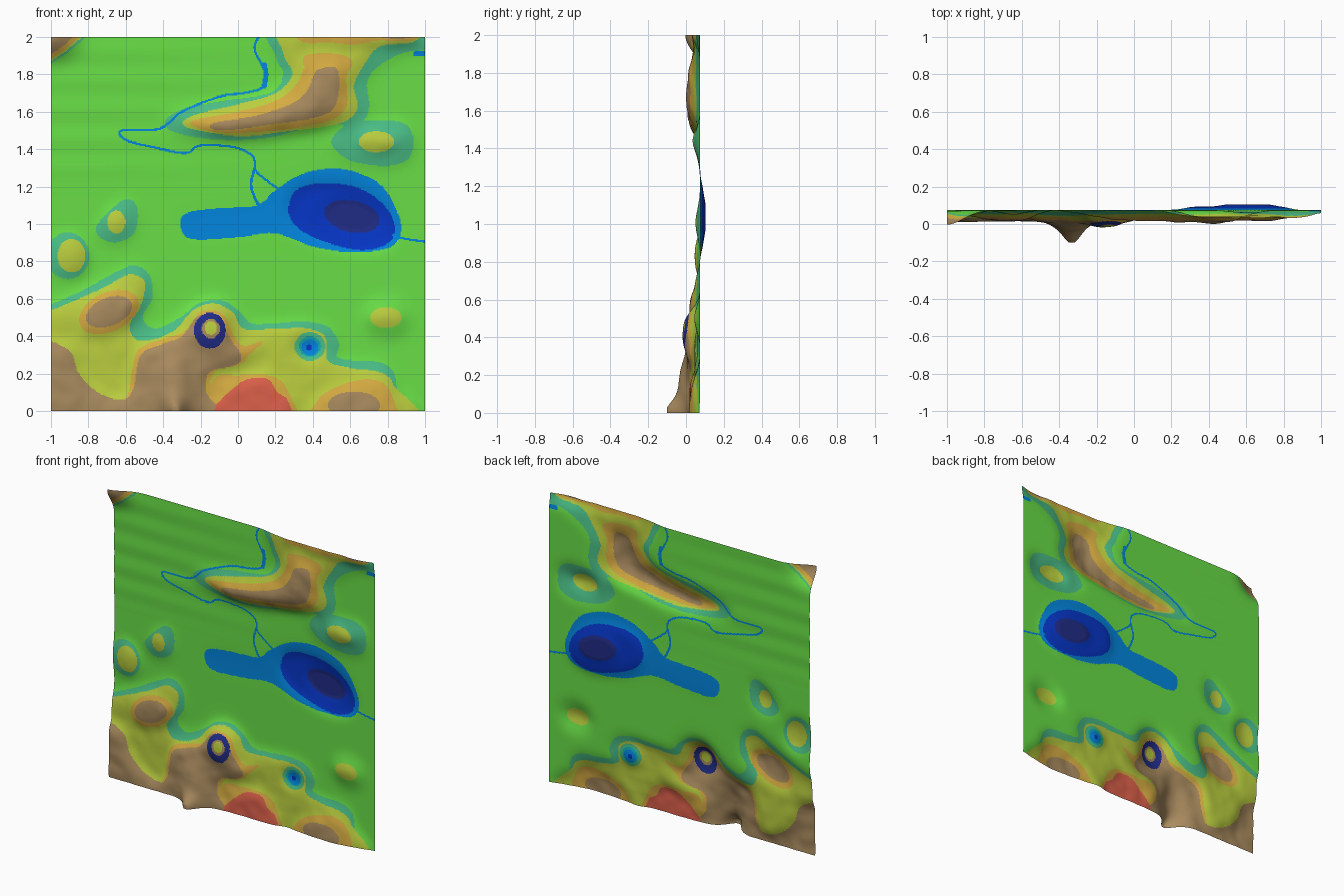
import bpy, math
from mathutils import Vector, noise

N = 350                      # cells per side of the relief sheet
C = 2.0 / N


def lin(c):
    c /= 255
    return c / 12.92 if c < 0.04045 else ((c + 0.055) / 1.055) ** 2.4


# name, display colour, surface depth (y) of the band
PALETTE = [
    ("grass_green", (104, 222, 70), 0.074), ("foothill_teal", (74, 190, 134), 0.062),
    ("slope_yellow", (186, 206, 62), 0.046), ("upper_slope_orange", (214, 172, 66), 0.030),
    ("summit_brown", (168, 138, 94), 0.014), ("lava_red", (220, 96, 74), 0.020),
    ("shallow_blue", (2, 134, 222), 0.076), ("deep_blue", (6, 54, 200), 0.093),
    ("deepest_navy", (32, 44, 134), 0.108), ("pond_turquoise", (16, 170, 180), 0.055)]
GREEN, TEAL, YELLOW, ORANGE, BROWN, RED, BLUE, DEEP, NAVY, POND = range(10)

col = [[GREEN] * N for _ in range(N)]
dep = [[PALETTE[GREEN][2]] * N for _ in range(N)]


def curve(pts, closed=True, steps=6):
    """Catmull-Rom curve through the points."""
    n, out = len(pts), []
    for i in range(n if closed else n - 1):
        if closed:
            q = [pts[(i + k) % n] for k in (-1, 0, 1, 2)]
        else:
            q = [pts[min(max(i + k, 0), n - 1)] for k in (-1, 0, 1, 2)]
        for s in range(steps):
            t = s / steps
            out.append(tuple(0.5 * (2 * b + (c - a) * t + (2 * a - 5 * b + 4 * c - d) * t * t
                                    + (3 * b - a - 3 * c + d) * t ** 3)
                             for a, b, c, d in zip(*q)))
    return out if closed else out + [pts[-1]]


def fill(m, poly, depth=None):
    """Scanline-fill a closed outline with a colour band."""
    y = PALETTE[m][2] if depth is None else depth
    for j in range(N):
        z = (j + 0.5) * C
        xs = []
        for (x0, z0), (x1, z1) in zip(poly, poly[1:] + poly[:1]):
            if (z0 > z) != (z1 > z):
                xs.append(x0 + (z - z0) * (x1 - x0) / (z1 - z0))
        xs.sort()
        for a, b in zip(xs[::2], xs[1::2]):
            for i in range(max(0, math.ceil((a + 1) / C - 0.5)), min(N, math.ceil((b + 1) / C - 0.5))):
                col[j][i], dep[j][i] = m, y


def area(m, *pts, depth=None):
    fill(m, curve(list(pts)), depth)


def oval(m, x, z, rx, rz, tilt=0, depth=None):
    c, s = math.cos(math.radians(tilt)), math.sin(math.radians(tilt))
    ring = [(rx * math.cos(k * math.tau / 32), rz * math.sin(k * math.tau / 32)) for k in range(32)]
    fill(m, [(x + u * c - v * s, z + u * s + v * c) for u, v in ring], depth)


def river(width, *pts):
    r = width / 2
    for x, z in curve(list(pts), False, 50):
        ci, cj = int((x + 1) / C), int(z / C)
        for j in range(max(0, cj - 3), min(N, cj + 4)):
            for i in range(max(0, ci - 3), min(N, ci + 4)):
                if math.hypot((i + .5) * C - 1 - x, (j + .5) * C - z) < r:
                    col[j][i] = BLUE


# northern mountain range, one outline per elevation band
area(TEAL, (.2, 2.1), (.2, 1.9), (.24, 1.8), (.17, 1.7), (-.1, 1.655), (-.3, 1.61), (-.39, 1.55),
     (-.34, 1.49), (-.1, 1.45), (.15, 1.46), (.45, 1.53), (.64, 1.53), (.7, 1.62), (.69, 1.76),
     (.76, 1.85), (.9, 1.92), (1.1, 1.95), (1.1, 2.1))
area(YELLOW, (.25, 2.1), (.24, 1.92), (.29, 1.8), (.2, 1.7), (0, 1.64), (-.24, 1.58), (-.28, 1.52),
     (0, 1.47), (.3, 1.50), (.55, 1.54), (.64, 1.62), (.62, 1.74), (.68, 1.86), (.76, 1.95),
     (.95, 1.98), (1, 2.1))
area(ORANGE, (.36, 1.9), (.35, 1.82), (.29, 1.72), (.18, 1.65), (0, 1.6), (-.26, 1.545),
     (-.1, 1.49), (.2, 1.5), (.48, 1.55), (.58, 1.63), (.58, 1.78), (.61, 1.87), (.52, 1.91))
area(ORANGE, (.3, 2.1), (.33, 1.98), (.5, 1.97), (.62, 1.96), (.75, 1.98), (.95, 1.985), (.95, 2.1))
area(BROWN, (.42, 1.82), (.53, 1.83), (.53, 1.66), (.45, 1.58), (.2, 1.535), (-.1, 1.5),
     (-.13, 1.54), (.1, 1.58), (.3, 1.65), (.38, 1.73), depth=.006)
oval(BROWN, .85, 2.0, .08, .01)

# north-east hill
area(TEAL, (.5, 1.43), (.55, 1.51), (.65, 1.55), (.85, 1.55), (.93, 1.49), (.92, 1.36), (.8, 1.31), (.6, 1.34))
oval(YELLOW, .74, 1.44, .095, .056, depth=.034)

# north-west corner peak, triangular bands
for m, r in ((TEAL, .2), (YELLOW, .18), (ORANGE, .165), (BROWN, .13)):
    fill(m, [(-1.01, 2.01), (-1.01, 2 - r * .75), (-1 + r * .45, 2 - r * .42), (-1 + r, 2.01)], .07)

# western hills
oval(TEAL, -.91, .83, .115, .125)
oval(YELLOW, -.89, .83, .075, .09)
area(TEAL, (-.75, 1.0), (-.61, 1.13), (-.54, 1.09), (-.55, .96), (-.65, .9), (-.74, .93))
oval(YELLOW, -.65, 1.01, .048, .062)

# southern mountain range
area(TEAL, (-1.1, .54), (-1, .57), (-.82, .65), (-.66, .74), (-.55, .78), (-.47, .72), (-.46, .6),
     (-.51, .5), (-.44, .44), (-.31, .5), (-.2, .58), (-.08, .59), (.01, .53), (.07, .47), (.2, .47),
     (.35, .48), (.48, .45), (.54, .36), (.53, .29), (.62, .27), (.76, .26), (.84, .19), (.85, 0),
     (.85, -.1), (-1.1, -.1))
area(YELLOW, (-1.1, .52), (-1, .54), (-.85, .6), (-.7, .67), (-.58, .73), (-.5, .69), (-.52, .56),
     (-.58, .46), (-.54, .38), (-.43, .39), (-.33, .44), (-.24, .54), (-.13, .575), (-.03, .53),
     (.03, .44), (.2, .44), (.38, .44), (.47, .39), (.48, .27), (.6, .23), (.75, .21), (.83, .14),
     (.84, -.1), (-1.1, -.1))
oval(ORANGE, -.69, .53, .17, .105, 25)
oval(BROWN, -.69, .53, .13, .075, 22, depth=.018)
main = [(-1.1, .35), (-.91, .33), (-.85, .2), (-.75, .1), (-.62, .06), (-.56, .12), (-.52, .3), (-.4, .36),
        (-.3, .4), (-.21, .51), (-.1, .5), (-.05, .4), (.02, .29), (-.03, .24), (-.15, .21), (-.17, .1),
        (-.1, -.1), (-1.1, -.1)]
cx, cz = -.4, .2


def grow(p, d):
    v = Vector((p[0] - cx, p[1] - cz))
    return tuple(Vector(p) + v.normalized() * d)


area(ORANGE, (-.13, .17), (0, .19), (.1, .195), (.2, .18), (.27, .1), (.3, -.1), (-.2, -.1))
area(ORANGE, (-.05, .4), (.03, .35), (.13, .37), (.07, .31), (0, .26))
area(ORANGE, *[grow(p, .026) for p in main])
area(YELLOW, (-.88, .34), (-.82, .2), (-.74, .12), (-.63, .085), (-.585, .13), (-.56, .3), (-.63, .39), (-.8, .38))
area(BROWN, *main)
area(RED, (-.12, -.1), (-.12, .02), (-.05, .1), (.05, .17), (.16, .17), (.21, .1), (.27, .05), (.27, -.1))
area(ORANGE, (.39, -.1), (.42, .05), (.53, .13), (.7, .17), (.81, .11), (.83, -.1))
oval(BROWN, .62, .03, .14, .075, depth=.02)

# crater ring and mountain pond
oval(NAVY, -.15, .43, .085, .096, depth=.005)
oval(BROWN, -.145, .44, .048, .052, depth=.02)
oval(YELLOW, -.145, .445, .033, .037, depth=.015)
oval(TEAL, .385, .345, .082, .077)
oval(POND, .385, .345, .058, .055, depth=.066)
oval(BLUE, .385, .34, .045, .042, depth=.07)
oval(DEEP, .38, .34, .016, .018)

# eastern knoll
oval(GREEN, .8, .5, .13, .11, depth=.062)
oval(YELLOW, .79, .5, .085, .056, depth=.042)

# lake with depth bands
area(BLUE, (-.31, 1.0), (-.27, 1.06), (-.1, 1.085), (.1, 1.1), (.2, 1.18), (.35, 1.27), (.55, 1.295),
     (.75, 1.22), (.85, 1.07), (.87, .95), (.8, .87), (.6, .85), (.4, .88), (.2, .95), (0, .93), (-.25, .92))
area(DEEP, (.27, 1.07), (.31, 1.18), (.46, 1.22), (.65, 1.19), (.79, 1.09), (.84, .97), (.79, .89),
     (.65, .86), (.45, .91), (.32, .98))
oval(NAVY, .61, 1.04, .15, .085, -12)

# rivers
river(.0125, (.11, 2), (.09, 1.93), (.15, 1.8), (.13, 1.73), (.03, 1.7), (-.1, 1.68), (-.3, 1.6),
      (-.42, 1.51), (-.62, 1.5), (-.6, 1.45), (-.45, 1.41), (-.28, 1.38), (-.2, 1.42), (-.02, 1.41),
      (.08, 1.36), (.1, 1.28), (.21, 1.19))
river(.026, (.14, 1.85), (.15, 1.8), (.14, 1.74))
river(.015, (.09, 1.3), (.07, 1.2), (.12, 1.08))
river(.0125, (.83, .94), (.9, .92), (1, .905))
river(.03, (.95, 1.91), (1, 1.91))


# soften the stepped bands into slopes with repeated box blurs
def blur_rows(g, r):
    out = []
    for row in g:
        pad = [row[0]] * r + row + [row[-1]] * r
        s, new = sum(pad[:2 * r]), []
        for i in range(N):
            s += pad[i + 2 * r]
            new.append(s / (2 * r + 1))
            s -= pad[i]
        out.append(new)
    return out


for _ in range(6):
    dep = [list(r) for r in zip(*blur_rows(dep, 5))]

# extra peaks: x, z, spread x, spread z, rise towards the front
PEAKS = [(-.33, 0, .045, .05, .07), (-.34, .1, .07, .14, .06), (-.15, .43, .08, .09, .03),
         (.86, 1.45, .05, .05, .012), (-1, 2, .085, .07, .073), (.72, .02, .08, .06, .006)]
verts, faces = [], []
for j in range(N + 1):
    for i in range(N + 1):
        x, z = i * C - 1, j * C
        y = dep[min(j, N - 1)][min(i, N - 1)]
        high = max(0, .07 - y)
        y += .12 * high * noise.noise(Vector((x * 11, z * 11, 3)))
        if z > 1.15:                                   # gentle folds of the northern plain
            y -= .0017 * (1 + math.sin(z * 40)) * min(1, max(0, .3 - x)) * min(1, (z - 1.15) * 5)
        for px, pz, sx, sz, h in PEAKS:
            y -= h * math.exp(-((x - px) / sx) ** 2 / 2 - ((z - pz) / sz) ** 2 / 2)
        verts.append((x, min(.104, max(-.1, y)), z))
W = N + 1
for j in range(N):
    for i in range(N):
        a = j * W + i
        faces.append((a, a + 1, a + W + 1, a + W))

mesh = bpy.data.meshes.new("terrain_relief")
mesh.from_pydata(verts, [], faces)
for name, rgb, _ in PALETTE:
    mat = bpy.data.materials.new(name)
    mat.diffuse_color = (*[lin(c) for c in rgb], 1)
    mesh.materials.append(mat)
mesh.polygons.foreach_set("material_index", [m for row in col for m in row])
mesh.polygons.foreach_set("use_smooth", [True] * len(faces))
mesh.update()
bpy.context.collection.objects.link(bpy.data.objects.new("terrain_relief", mesh))
